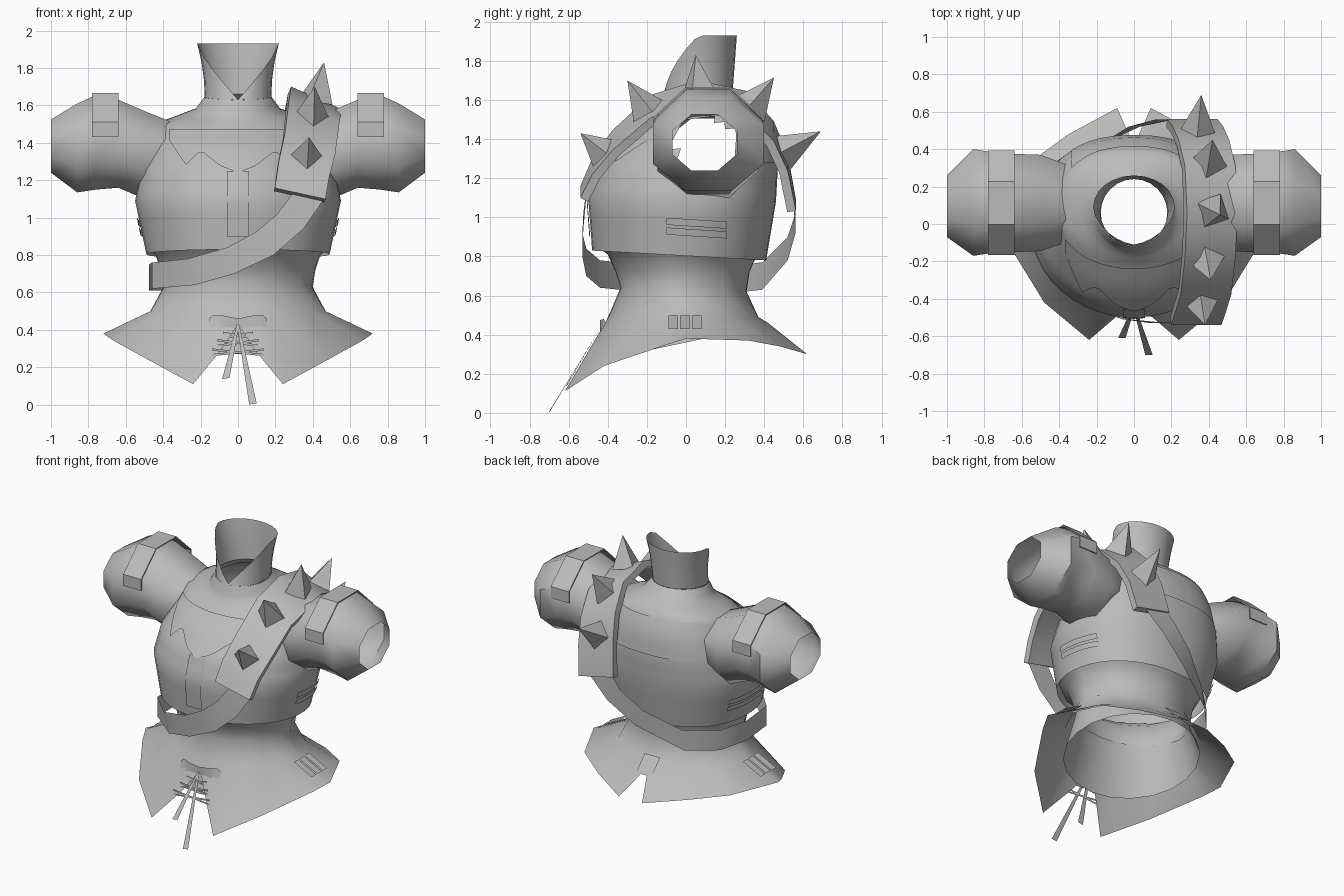
import bpy, bmesh
from math import sin, cos, pi, radians
from mathutils import Vector
from mathutils.bvhtree import BVHTree

if "Cube" in bpy.data.objects:
    bpy.data.objects.remove(bpy.data.objects["Cube"])

GREY = (0.5, 0.5, 0.5, 1)
cloth = bpy.data.materials.new("plain grey")
cloth.use_nodes = True
cloth.diffuse_color = GREY
cloth.node_tree.nodes["Principled BSDF"].inputs["Base Color"].default_value = GREY


def make(name, verts, faces, smooth=40, mirror=False, thick=0):
    me = bpy.data.meshes.new(name)
    me.from_pydata([tuple(v) for v in verts], [], faces)
    me.materials.append(cloth)
    bm = bmesh.new()
    bm.from_mesh(me)
    bmesh.ops.remove_doubles(bm, verts=bm.verts, dist=0.0005)
    bmesh.ops.recalc_face_normals(bm, faces=bm.faces)
    bm.to_mesh(me)
    bm.free()
    ob = bpy.data.objects.new(name, me)
    bpy.context.collection.objects.link(ob)
    bpy.ops.object.select_all(action="DESELECT")
    ob.select_set(True)
    bpy.context.view_layer.objects.active = ob
    if thick:
        mod = ob.modifiers.new("Solidify", "SOLIDIFY")
        mod.thickness = thick
        mod.offset = 0
        bpy.ops.object.modifier_apply(modifier=mod.name)
    if smooth:
        bpy.ops.object.shade_smooth_by_angle(angle=radians(smooth))
    if mirror:
        ob.modifiers.new("Mirror", "MIRROR")
    return ob


def grid(name, rows, closed=False, skip=None, **kw):
    """Skin a list of equally long point rows."""
    n = len(rows[0])
    verts = [Vector(p) for row in rows for p in row]
    faces = []
    for r in range(len(rows) - 1):
        for c in range(n if closed else n - 1):
            d = (c + 1) % n
            f = (r * n + c, r * n + d, (r + 1) * n + d, (r + 1) * n + c)
            if not (skip and skip(sum((verts[i] for i in f), Vector()) / 4)):
                faces.append(f)
    return make(name, verts, faces, **kw)


def power(v, e):
    return abs(v) ** e * (1 if v > 0 else -1)


def ring_point(a, rx, front, back, zf, zb, e=1.0):
    """Point of a horizontal ring; angle 0 is the front, e squares off the back."""
    e = e if cos(a) < 0 else 1
    t = (1 - power(cos(a), e)) / 2
    return Vector((rx * power(sin(a), e), front + (back - front) * t, zf + (zb - zf) * t))


def ring(n, *args):
    return [ring_point(2 * pi * i / n, *args) for i in range(n)]


def refine(keys, steps):
    out = []
    for a, b in zip(keys, keys[1:]):
        out += [[p + (q - p) * s / steps for p, q in zip(a, b)] for s in range(steps)]
    return out + [keys[-1]]


# vest body, open at neck, arms and hem
N = 40
profile = [(.49, -.48, .41, .83, .78, .9), (.55, -.50, .46, 1.1, 1.08, .85),
           (.52, -.45, .47, 1.25, 1.26, .85), (.45, -.34, .45, 1.38, 1.43, .85),
           (.40, -.225, .39, 1.47, 1.55, .85), (.23, -.155, .30, 1.54, 1.61, .95),
           (.18, -.12, .24, 1.63, 1.66, 1)]
rows = refine([ring(N, *p) for p in profile], 3)
in_armhole = lambda c: abs(c.x) > .3 and (c.y - .1) ** 2 + (c.z - 1.355) ** 2 < .026
vest = grid("vest_body", rows, closed=True, skip=in_armhole, smooth=60)
bm = bmesh.new()
bm.from_mesh(vest.data)
tree = BVHTree.FromBMesh(bm)
bm.free()


def plate(name, direction, cells, lift=.009):
    """Thin sheet laid on the vest by casting points along a direction."""
    d = Vector(direction)
    rows = []
    for row in cells:
        pts = []
        for p in row:
            hit = tree.ray_cast(Vector(p) - d * 2, d)[0]
            pts.append((hit if hit else Vector(p)) - d * lift)
        rows.append(pts)
    grid(name, rows)


def bent(x, pts):
    """Height of a polyline at a given x."""
    for (a, za), (b, zb) in zip(pts, pts[1:]):
        if a <= x <= b:
            return za + (zb - za) * (x - a) / (b - a)
    return pts[-1][1]


# front yoke, back yoke, placket and side stripes
xs = [-.37 + .74 * i / 24 for i in range(25)]
edge = [(0, 1.24), (.1, 1.28), (.2, 1.36), (.28, 1.28), (.37, 1.42)]
plate("front_yoke", (0, 1, 0), [[(x, 0, z + (1.47 - z) * k / 4) for k in range(5)]
                                for x in xs for z in [bent(abs(x), edge)]], lift=.014)
plate("back_yoke", (0, -1, 0), [[(x * .9, 0, 1.28 + .06 * k) for k in range(5)] for x in xs])
plate("placket", (0, 1, 0), [[(x, 0, .9 + .35 * k / 8) for k in range(9)] for x in (-.06, 0, .06)])
for s, side in ((1, "left"), (-1, "right")):
    for k, z in enumerate((.93, .98)):
        plate(f"{side}_stripe_{k}", (-s, 0, 0),
              [[(0, -.1 + .31 * i / 6, z - .04 * i / 12 + h) for i in range(7)] for h in (-.018, .018)],
              lift=.012)

# stand collar, cut down to a point at the front
collar = []
for u in (0, .33, .66, 1):
    row = []
    for i in range(25):
        a = 2 * pi * i / 24
        t = min(1, min(a, 2 * pi - a) / radians(80))
        flare = .178 + .04 * u * u * t
        base = 1.63 + .03 * (1 - cos(a)) / 2
        row.append((flare * sin(a), .06 + .03 * u * t - (.18 - .01 * u) * cos(a),
                    base + (1.93 - base) * u * t))
    collar.append(row)
grid("stand_collar", collar, smooth=60)

# waist and flared skirt, slit at the front and back
angles = [0, 9, 26, 55, 80, 94, 128, 152, 172, 180]
hem = [(0, -.42, .43), (.1, -.5, .28), (.24, -.62, .11), (.48, -.42, .24), (.67, -.11, .345),
       (.72, .0, .38), (.57, .32, .37), (.35, .48, .34), (.09, .62, .30), (0, .42, .46)]
levels = [(.48, -.465, .40, .86, .82), (.44, -.40, .35, .81, .78), (.415, -.36, .325, .72, .72),
          (.40, -.335, .31, .64, .62), (.47, -.39, .37, .51, .49)]
skirt = [[ring_point(radians(a), *lv) for a in angles] for lv in levels] + [hem]
grid("skirt", skirt, mirror=True, smooth=50)

# under layer that shows through the front slit
grid("under_layer", [ring(20, .395, -.33, .305, .63, .61), ring(20, .43, -.36, .34, .48, .50),
                     ring(20, .46, -.43, .38, .27, .44)], closed=True, smooth=50)

# patches on the skirt sides and over the back slit
for k in range(3):
    y = -.09 + .06 * k
    grid(f"side_patch_{k}", [[(.50, y, .498), (.50, y + .05, .498)], [(.64, y, .428), (.64, y + .05, .428)]],
         mirror=True, smooth=0)
grid("back_patch", [[(-.06, .375, .52), (.06, .375, .52)], [(-.06, .47, .42), (.06, .47, .42)]], smooth=0)

# puffed sleeves with open cuffs
sections = [(.34, -.09, .31, 1.19, 1.505), (.5, -.145, .37, 1.10, 1.57), (.64, -.15, .375, 1.16, 1.63),
            (.76, -.155, .385, 1.15, 1.655), (.86, -.17, .40, 1.135, 1.61), (1, -.07, .26, 1.24, 1.525)]
sleeve = []
for x, y0, y1, z0, z1 in sections:
    sleeve.append([(x, (y0 + y1) / 2 + (y1 - y0) / 2 * cos(a) / cos(pi / 8),
                    (z0 + z1) / 2 + (z1 - z0) / 2 * sin(a) / cos(pi / 8))
                   for a in [pi / 4 * (i + .5) for i in range(8)]])
grid("sleeve", sleeve, closed=True, mirror=True, smooth=50)


def band(name, centres, half, **kw):
    """Ribbon along a path; half is the half-width vector or one per point."""
    halves = half if isinstance(half, list) else [half] * len(centres)
    grid(name, [[Vector(c) - Vector(h), Vector(c), Vector(c) + Vector(h)]
                for c, h in zip(centres, halves)], **kw)


# band over each sleeve
band("sleeve_band", [(.71, y, z) for y, z in ((-.163, 1.43), (-.163, 1.51), (0, 1.662),
                     (.225, 1.662), (.39, 1.51), (.39, 1.43))], (.07, 0, 0), mirror=True, thick=.008)

# shoulder guard arched over the left shoulder
guard = [(.33, -.52, 1.12), (.35, -.46, 1.25), (.38, -.36, 1.38), (.40, -.17, 1.55), (.41, .06, 1.62),
         (.40, .3, 1.57), (.37, .43, 1.43), (.34, .5, 1.27), (.31, .54, 1.06)]
tilt = [(.135, 0, -.03 - .03 * sin(pi * i / 8)) for i in range(9)]
band("shoulder_guard", guard, tilt, thick=.045)

# spikes on the guard, each from base centre to tip
spikes = [((.36, -.41, 1.32), (.38, -.54, 1.43)), ((.39, -.19, 1.54), (.41, -.30, 1.70)),
          ((.42, .07, 1.635), (.46, .05, 1.83)), ((.40, .33, 1.56), (.42, .45, 1.715)),
          ((.34, .49, 1.33), (.36, .69, 1.44))]
for k, (b, t) in enumerate(spikes):
    b, t = Vector(b), Vector(t)
    q = (t - b).to_track_quat("Z", "Y")
    base = [b + q @ Vector((.1 * cos(i * pi / 2), .1 * sin(i * pi / 2), -.01)) for i in range(4)]
    make(f"spike_{k}", base + [t], [(0, 1, 4), (1, 2, 4), (2, 3, 4), (3, 0, 4), (3, 2, 1, 0)], smooth=0)

# strap running from the guard round the right hip and up the back
strap = [(.38, -.51, 1.12), (.28, -.525, .98), (.14, -.53, .86), (-.04, -.51, .77), (-.25, -.44, .71),
         (-.46, -.24, .69), (-.475, 0, .68), (-.42, .22, .68), (-.25, .39, .70),
         (0, .52, .84), (.17, .56, .97), (.30, .55, 1.10)]
halves = [(.08, 0, -.02), (.07, 0, -.04), (.05, 0, -.06)] + [(.02, 0, -.07)] * 2
halves += [(0, 0, -.07)] * 3 + [(-.01, 0, -.07), (.03, 0, -.06), (.05, 0, -.05), (.07, 0, -.04)]
band("strap", strap, halves)

# bow, lacing and hanging cords at the front slit
for s in (-1, 1):
    band("bow_loop", [(0, -.43, .435), (s * .07, -.44, .445), (s * .13, -.43, .44), (s * .155, -.42, .44)],
         [(0, 0, .025), (0, 0, .03), (0, .01, .04), (0, .01, .02)])
for k, z in enumerate((.37, .33, .28)):
    w = .08 + .03 * k
    for s in (-1, 1):
        band("lace", [(-w, -.46 - .03 * k, z + .015 * s), (w, -.46 - .03 * k, z - .015 * s)], (0, 0, .006))
for x, y, z in ((-.065, -.61, .14), (.08, -.70, .004)):
    band("hanging_cord", [(0, -.44, .43), (x, y, z)], [(.006, 0, 0), (.02, 0, .003)])
